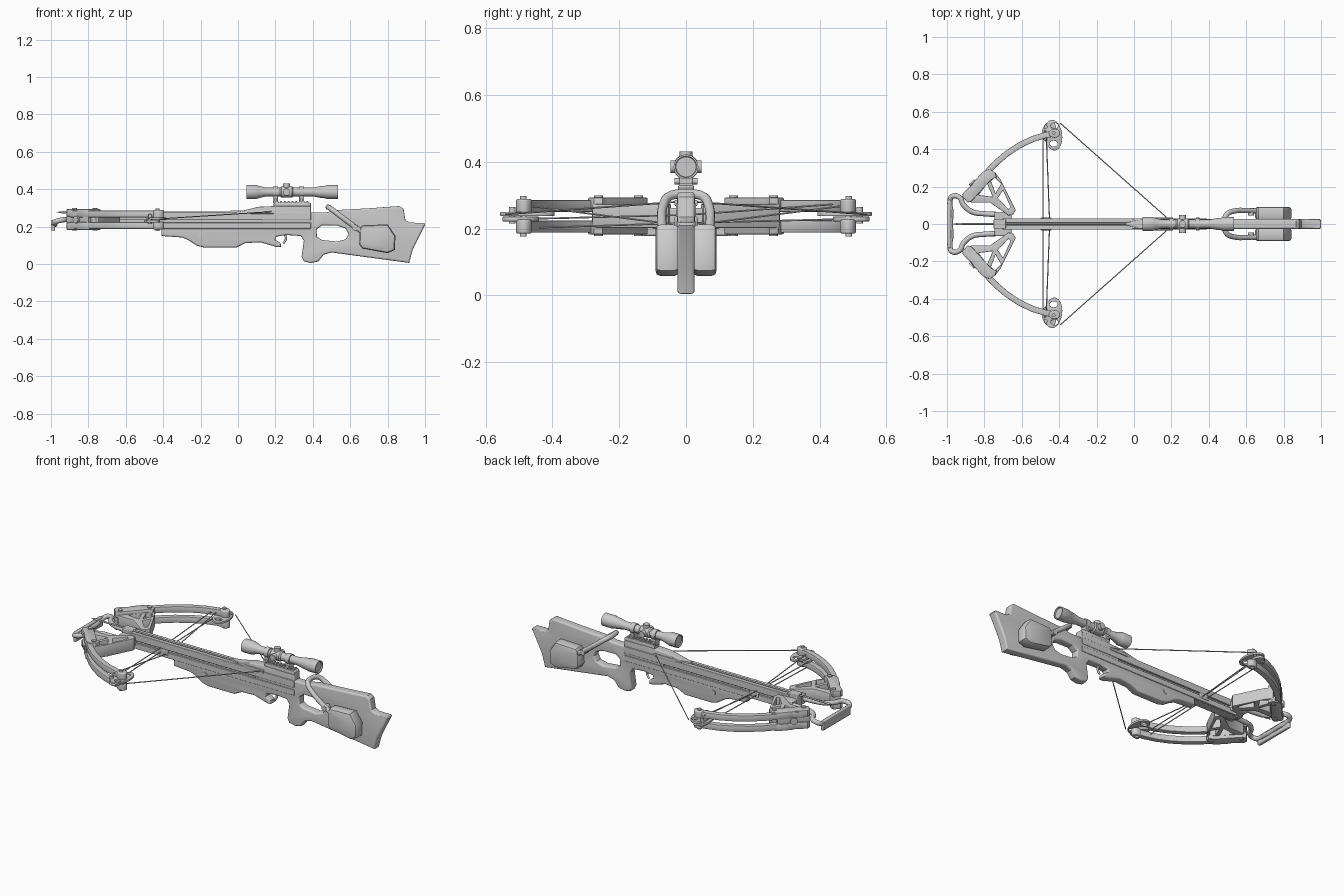
import bpy, bmesh, math
from mathutils import Vector

if "Cube" in bpy.data.objects:
    bpy.data.objects.remove(bpy.data.objects["Cube"])


def finish(ob, angle=35):
    bpy.ops.object.select_all(action='DESELECT')
    ob.select_set(True)
    bpy.context.view_layer.objects.active = ob
    if ob.type == 'CURVE':
        bpy.ops.object.convert(target='MESH')
        ob = bpy.context.view_layer.objects.active
        bm = bmesh.new()
        bm.from_mesh(ob.data)
        bmesh.ops.remove_doubles(bm, verts=bm.verts, dist=0.0002)
        bmesh.ops.recalc_face_normals(bm, faces=bm.faces)
        bm.to_mesh(ob.data)
        bm.free()
    bpy.ops.object.shade_smooth_by_angle(angle=math.radians(angle))
    return ob


def plate(name, loops, centre, half, bevel=0.004, side=False, res=1):
    """Flat outline (first loop) with holes, thickened along z, or along y if side."""
    cu = bpy.data.curves.new(name, 'CURVE')
    cu.dimensions, cu.fill_mode = '2D', 'BOTH'
    cu.extrude, cu.bevel_depth, cu.offset = half - bevel, bevel, -bevel
    cu.bevel_resolution = res
    for pts in loops:
        sp = cu.splines.new('POLY')
        sp.points.add(len(pts) - 1)
        for p, (a, b) in zip(sp.points, pts):
            p.co = (a, b, 0, 1)
        sp.use_cyclic_u = True
    ob = bpy.data.objects.new(name, cu)
    bpy.context.collection.objects.link(ob)
    if side:
        ob.rotation_euler.x = math.pi / 2
        ob.location.y = centre
    else:
        ob.location.z = centre
    return finish(ob)


def tube(name, pts, r, smooth=False, res=4):
    cu = bpy.data.curves.new(name, 'CURVE')
    cu.dimensions, cu.bevel_depth, cu.bevel_resolution = '3D', r, res
    cu.use_fill_caps = True
    sp = cu.splines.new('BEZIER' if smooth else 'POLY')
    if smooth:
        sp.resolution_u = 6
        sp.bezier_points.add(len(pts) - 1)
        for p, c in zip(sp.bezier_points, pts):
            p.co = c
            p.handle_left_type = p.handle_right_type = 'AUTO'
    else:
        sp.points.add(len(pts) - 1)
        for p, c in zip(sp.points, pts):
            p.co = (*c, 1)
    ob = bpy.data.objects.new(name, cu)
    bpy.context.collection.objects.link(ob)
    return finish(ob)


def box(name, x, y, z, bevel=0.003):
    bpy.ops.mesh.primitive_cube_add(size=1)
    ob = bpy.context.object
    ob.name = name
    ob.location = [(a + b) / 2 for a, b in (x, y, z)]
    ob.scale = [b - a for a, b in (x, y, z)]
    bpy.ops.object.transform_apply(location=False, rotation=False, scale=True)
    m = ob.modifiers.new('bevel', 'BEVEL')
    m.width, m.segments = bevel, 2
    return finish(ob)


def lathe(name, rings, z, seg=32):
    """Turned part around an axis along x; rings are (x, radius)."""
    bm = bmesh.new()
    loops = [[bm.verts.new((x, r * math.cos(2 * math.pi * i / seg), z + r * math.sin(2 * math.pi * i / seg)))
              for i in range(seg)] for x, r in rings]
    for a, b in zip(loops, loops[1:]):
        for i in range(seg):
            j = (i + 1) % seg
            bm.faces.new((a[i], a[j], b[j], b[i]))
    bm.faces.new(loops[0])
    bm.faces.new(loops[-1])
    bmesh.ops.recalc_face_normals(bm, faces=bm.faces)
    me = bpy.data.meshes.new(name)
    bm.to_mesh(me)
    bm.free()
    ob = bpy.data.objects.new(name, me)
    bpy.context.collection.objects.link(ob)
    return finish(ob)


def ellipse(cx, cy, rx, ry, tilt=0, n=32):
    c, s = math.cos(tilt), math.sin(tilt)
    out = []
    for i in range(n):
        t = 2 * math.pi * i / n
        a, b = rx * math.cos(t), ry * math.sin(t)
        out.append((cx + a * c - b * s, cy + a * s + b * c))
    return out


# Thumbhole stock with fore-end
stock = [(-.41, .205), (-.41, .15), (-.30, .142), (-.27, .13), (-.22, .098), (-.18, .088), (-.01, .088),
         (.04, .112), (.12, .116), (.21, .09), (.23, .092), (.228, .112), (.20, .13), (.205, .147),
         (.26, .155), (.335, .15), (.352, .125), (.34, .04), (.352, .014), (.39, .005), (.43, .014),
         (.458, .05), (.50, .062), (.915, .006), (.935, .08), (1.0, .21), (.995, .218), (.92, .222),
         (.895, .235), (.885, .295), (.865, .31), (.70, .298), (.52, .288), (.47, .275), (.38, .275), (.38, .205)]
thumbhole = [(.42, .185), (.422, .145), (.45, .128), (.53, .12), (.575, .132), (.592, .16),
             (.575, .19), (.53, .205), (.45, .207)]
plate('stock', [stock, thumbhole], 0, .026, .010, True, 3)
box('butt_pad', (.885, .998), (-.0255, .0255), (.205, .219), .004)
tube('fore_end_pin', [(-.2, -.03, .155), (-.2, .03, .155)], .014)
tube('trigger', [(.25, 0, .16), (.256, 0, .135), (.243, 0, .11)], .006, True)

# Barrel rail with flight groove, and string latch housing
box('rail_core', (-.72, .39), (-.019, .019), (.187, .262))
for s in (1, -1):
    box('rail_lower_flange', (-.70, .39), *[sorted((s * .012, s * .03))], (.188, .222))
    box('rail_upper_flange', (-.70, .39), *[sorted((s * .006, s * .03))], (.235, .276))
tube('bolt_shaft', [(-.94, 0, .277), (.10, 0, .277)], .005)
lathe('bolt_point', [(-.97, .0005), (-.94, .006), (-.92, .006)], .277, 12)
plate('latch_housing', [[(-.04, .270), (.11, .306), (.20, .31), (.39, .31), (.39, .21), (.13, .21), (.13, .265)]],
      0, .027, .005, True, 2)
plate('latch_wings', [[(-.04, -.008), (.08, -.034), (.19, -.034), (.19, .034), (.08, .034), (-.04, .008)]],
      .277, .009, .003)
plate('scope_base', [[(.19, .305), (.19, .322), (.20, .33), (.38, .33), (.39, .322), (.39, .305)]],
      0, .024, .004, True)
for i in range(9):
    box('base_tooth', (.205 + i * .02, .216 + i * .02), (-.02, .02), (.327, .336), .002)

# Telescopic sight
zs = .385
lathe('scope_body', [(.05, .030), (.045, .033), (.045, .038), (.098, .038), (.105, .035), (.15, .023), (.40, .023),
                     (.44, .031), (.47, .034), (.475, .037), (.535, .037), (.535, .032), (.528, .030)], zs)
lathe('turret_saddle', [(.225, .024), (.232, .03), (.288, .03), (.295, .024)], zs)
tube('elevation_turret', [(.26, 0, zs), (.26, 0, .431)], .019)
tube('windage_turret', [(.26, -.047, zs), (.26, .047, zs)], .019)
for x in (.20, .34):
    lathe('scope_ring', [(x - .014, .029), (x + .014, .029)], zs)
    box('ring_foot', (x - .014, x + .014), (-.02, .02), (.325, .375))
    for s in (1, -1):
        tube('ring_screw', [(x, s * .018, .342), (x, s * .034, .342)], .009)

# Cocking device on the butt with its arched arm
case = [(.652, .19), (.665, .207), (.80, .212), (.842, .15), (.838, .075), (.80, .058), (.665, .083), (.648, .105)]
for s in (1, -1):
    plate('cocking_case', [case], s * .056, .036, .016, True, 1)
    tube('case_knob', [(.625, s * .045, .195), (.625, s * .085, .195)], .016)
arm = [(.67, .07, .17), (.61, .072, .21), (.53, .068, .27), (.495, .05, .297), (.482, 0, .304)]
arm += [(x, -y, z) for x, y, z in reversed(arm[:-1])]
tube('cocking_arm', arm, .014, True)

# Riser centre and stirrup
box('riser_centre', (-.745, -.655), (-.065, .065), (.205, .262), .006)
box('rail_nose', (-.75, -.685), (-.025, .025), (.20, .285), .004)
loop = [(-.70, .05, .235), (-.80, .055, .235), (-.865, .065, .237), (-.91, .10, .238), (-.935, .143, .236),
        (-.972, .148, .228), (-.984, .12, .217), (-.978, .06, .212), (-.982, 0, .212)]
loop += [(x, -y, z) for x, y, z in reversed(loop[:-1])]
tube('stirrup', loop, .014, True)
box('stirrup_tread', (-.998, -.978), (-.13, .13), (.178, .236), .006)

# Mirrored halves: risers, pockets, split limbs, cams and strings
limb_path = [(-.89, .165), (-.79, .272), (-.74, .325), (-.68, .376), (-.61, .422), (-.54, .455), (-.47, .476), (-.415, .484)]
for s in (1, -1):
    def m(pts):
        return [(p[0], s * p[1], *p[2:]) for p in pts]
    riser = [(-.90, .14), (-.80, .255), (-.745, .28), (-.715, .24), (-.632, .075), (-.645, .052),
             (-.67, .045), (-.77, .115), (-.87, .115)]
    holes = [[(-.83, .155), (-.755, .145), (-.785, .215)], [(-.745, .25), (-.765, .228), (-.74, .165), (-.71, .215)],
             [(-.728, .14), (-.672, .08), (-.66, .09), (-.70, .18)]]
    plate('riser', [m(riser)] + [m(h) for h in holes], .238, .036, .004)
    pocket = [(-.918, .145), (-.915, .165), (-.865, .21), (-.858, .225), (-.805, .283), (-.77, .293),
              (-.742, .275), (-.735, .25), (-.765, .235), (-.87, .12), (-.89, .115)]
    for z in (.274, .202):
        plate('limb_pocket', [m(pocket)], z, .019, .004)
    back = [(-.918, .145), (-.80, .282), (-.787, .272), (-.89, .13)]
    plate('pocket_wall', [m(back)], .238, .05, .003)
    tube('pocket_bolt', m([(-.87, .225, .238), (-.83, .185, .238)]), .02)
    for x, y in ((-.765, .262), (-.875, .142)):
        tube('pocket_pin', m([(x, y, .178), (x, y, .299)]), .013)

    outer, inner = [], []
    for i, p in enumerate(limb_path):
        a = Vector(limb_path[max(i - 1, 0)])
        b = Vector(limb_path[min(i + 1, len(limb_path) - 1)])
        d = (b - a).normalized()
        n = Vector((-d.y, d.x)) * .016
        outer.append(tuple(Vector(p) + n))
        inner.append(tuple(Vector(p) - n))
    for z in (.268, .206):
        plate('limb', [m(outer + inner[::-1])], z, .018, .004)
        plate('limb_tip', [m(ellipse(-.425, .485, .03, .024))], z, .021, .006, res=3)
    tube('cam_axle', m([(-.43, .487, .176), (-.43, .487, .298)]), .010)
    tube('limb_pin', m([(-.47, .52, .215), (-.47, .52, .265)]), .010)

    # Cam wheels
    spokes = [m(ellipse(-.43, .43, .022, .016, 0, 16)), m(ellipse(-.425, .525, .02, .015, 0, 16))]
    plate('cam_wheel', [m(ellipse(-.432, .475, .048, .082, .12))] + spokes, .244, .006, .002)
    plate('cable_cam', [m(ellipse(-.455, .495, .036, .056, -.3))], .229, .007, .002)

    # Drawn string and crossing cables
    tube('bow_string', m([(-.395, .54, .243), (.18, .03, .280), (.185, 0, .281)]), .003, res=1)
    tube('cable', [(-.487, s * .485, .229), (-.487, 0, .229 - s * .012), (-.487, -s * .44, .238 - s * .035)], .003, res=1)
    tube('yoke_cable', m([(-.47, .50, .272), (-.452, .03, .212), (-.452, 0, .21)]), .003, res=1)
box('cable_slide', (-.50, -.44), (-.034, .034), (.205, .236), .004)
